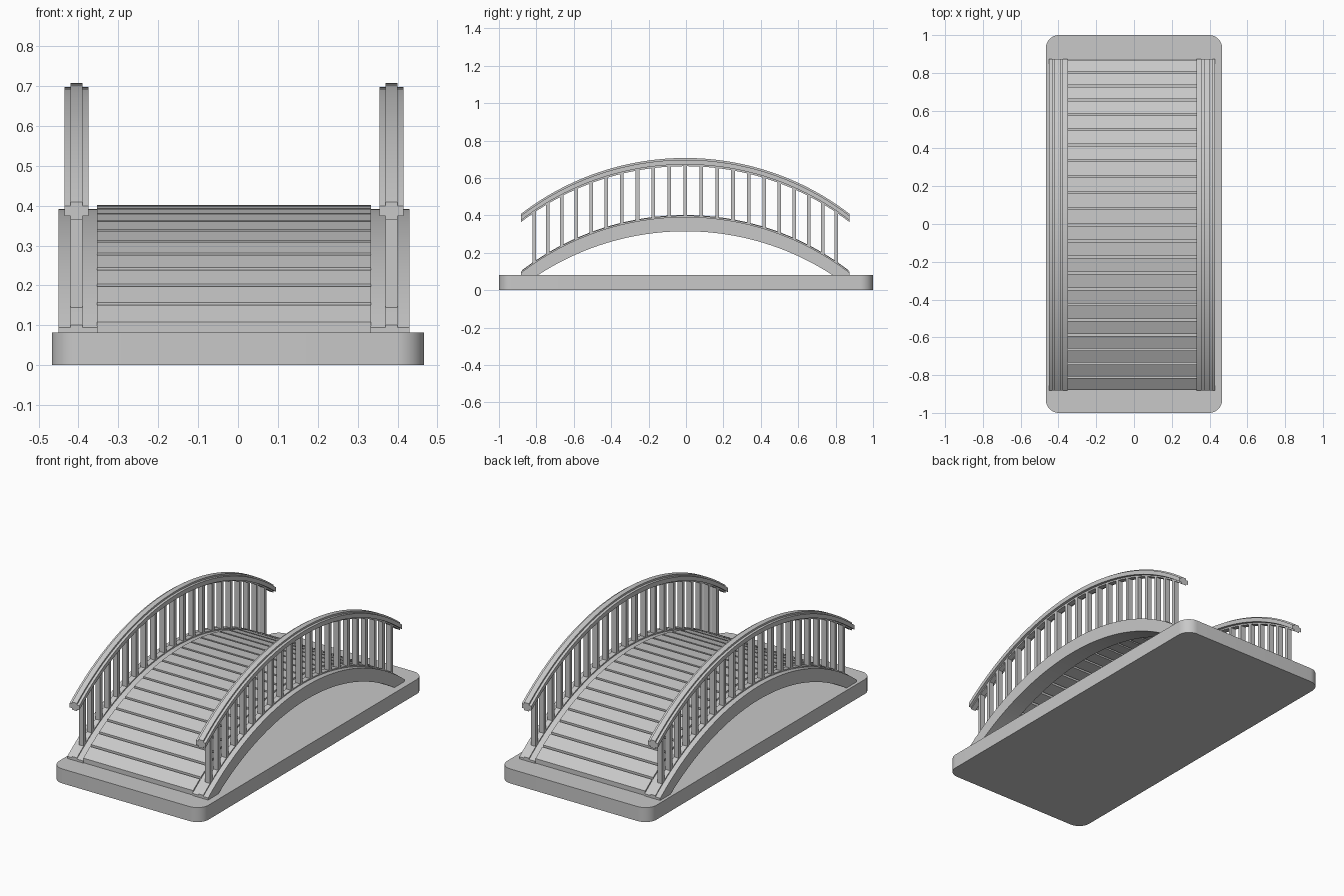
import bpy, bmesh
from math import sin, cos, sqrt, pi, asin, radians

if "Cube" in bpy.data.objects:
    bpy.data.objects.remove(bpy.data.objects["Cube"])

RADIUS = 1.44             # arch radius
HALF = 0.877              # half length of the bridge
CX, CY = -0.01, -0.004    # bridge centre on the base
BASE_TOP = 0.082
PLANKS, BALUSTERS = 22, 21

grey = bpy.data.materials.new("stone grey")
grey.use_nodes = True
COLOUR = (0.58, 0.58, 0.58, 1)
grey.diffuse_color = COLOUR
grey.node_tree.nodes["Principled BSDF"].inputs["Base Color"].default_value = COLOUR


def drop(y):
    """How far the arch has fallen at distance y from its crown."""
    return RADIUS - sqrt(RADIUS ** 2 - y ** 2)


def finish(name, bm, smooth=False):
    bmesh.ops.recalc_face_normals(bm, faces=bm.faces)
    mesh = bpy.data.meshes.new(name)
    bm.to_mesh(mesh)
    bm.free()
    mesh.materials.append(grey)
    obj = bpy.data.objects.new(name, mesh)
    bpy.context.collection.objects.link(obj)
    if smooth:
        mesh.shade_smooth()
        mesh.set_sharp_from_angle(angle=radians(30))
    return obj


def prism(bm, outline, offset):
    """Extrude a closed outline of points along an offset."""
    face = bm.faces.new([bm.verts.new(p) for p in outline])
    grown = bmesh.ops.extrude_face_region(bm, geom=[face], use_keep_orig=True)
    verts = [v for v in grown["geom"] if isinstance(v, bmesh.types.BMVert)]
    bmesh.ops.translate(bm, verts=verts, vec=offset)


def arched_bar(name, x, width, bottom, top, steps=48):
    """Sweep a rectangular section along the arch."""
    bm = bmesh.new()
    previous = first = None
    for i in range(steps + 1):
        y = RADIUS * sin(asin(HALF / RADIUS) * (2 * i / steps - 1))
        zt = top - drop(y)
        zb = min(max(bottom - drop(y), BASE_TOP - 0.01), zt - 0.002)
        ring = [bm.verts.new((CX + x + sx * width / 2, CY + y, z))
                for sx, z in ((-1, zb), (1, zb), (1, zt), (-1, zt))]
        if previous:
            for k in range(4):
                n = (k + 1) % 4
                bm.faces.new((previous[k], previous[n], ring[n], ring[k]))
        else:
            first = ring
        previous = ring
    bm.faces.new(first)
    bm.faces.new(previous)
    return finish(name, bm, smooth=True)


# Base slab with rounded corners
bm = bmesh.new()
corner, outline = 0.07, []
for q, (sx, sy) in enumerate(((1, 1), (-1, 1), (-1, -1), (1, -1))):
    for i in range(11):
        a = (q + i / 10) * pi / 2
        outline.append((sx * (0.467 - corner) + corner * cos(a),
                        sy * (1 - corner) + corner * sin(a), 0))
prism(bm, outline, (0, 0, BASE_TOP))
finish("base_slab", bm, smooth=True)

# Deck planks, flat boards following the arch with open gaps
bm = bmesh.new()
step = 2 * asin(HALF / RADIUS) / PLANKS
gap = 0.006 / RADIUS
for i in range(PLANKS):
    start = (i - PLANKS / 2) * step
    ends = [RADIUS * sin(start + gap), RADIUS * sin(start + step - gap)]
    tops = [(CX - 0.343, CY + y, 0.402 - drop(y)) for y in ends]
    under = [(x, y, max(z - 0.03, BASE_TOP - 0.01)) for x, y, z in reversed(tops)]
    prism(bm, tops + under, (0.686, 0, 0))
finish("deck_planks", bm)

# Side beams, handrails and balusters on both sides
for side, s in (("left", 1), ("right", -1)):
    rail_x = s * 0.395
    arched_bar(side + "_side_beam", s * 0.391, 0.098, 0.315, 0.392)
    arched_bar(side + "_foot_strip", rail_x, 0.03, 0.385, 0.399)
    arched_bar(side + "_rail_underside", rail_x, 0.03, 0.663, 0.675)
    arched_bar(side + "_handrail", rail_x, 0.06, 0.672, 0.697)
    arched_bar(side + "_handrail_cap", rail_x, 0.03, 0.69, 0.707)

    bm = bmesh.new()
    for i in range(BALUSTERS):
        y = RADIUS * sin((i - BALUSTERS // 2) * 0.0595)
        low, high = 0.38 - drop(y), 0.675 - drop(y)
        x0, y0 = CX + rail_x - 0.015, CY + y - 0.01
        square = [(x0, y0, low), (x0 + 0.03, y0, low),
                  (x0 + 0.03, y0 + 0.02, low), (x0, y0 + 0.02, low)]
        prism(bm, square, (0, 0, high - low))
    finish(side + "_balusters", bm)
